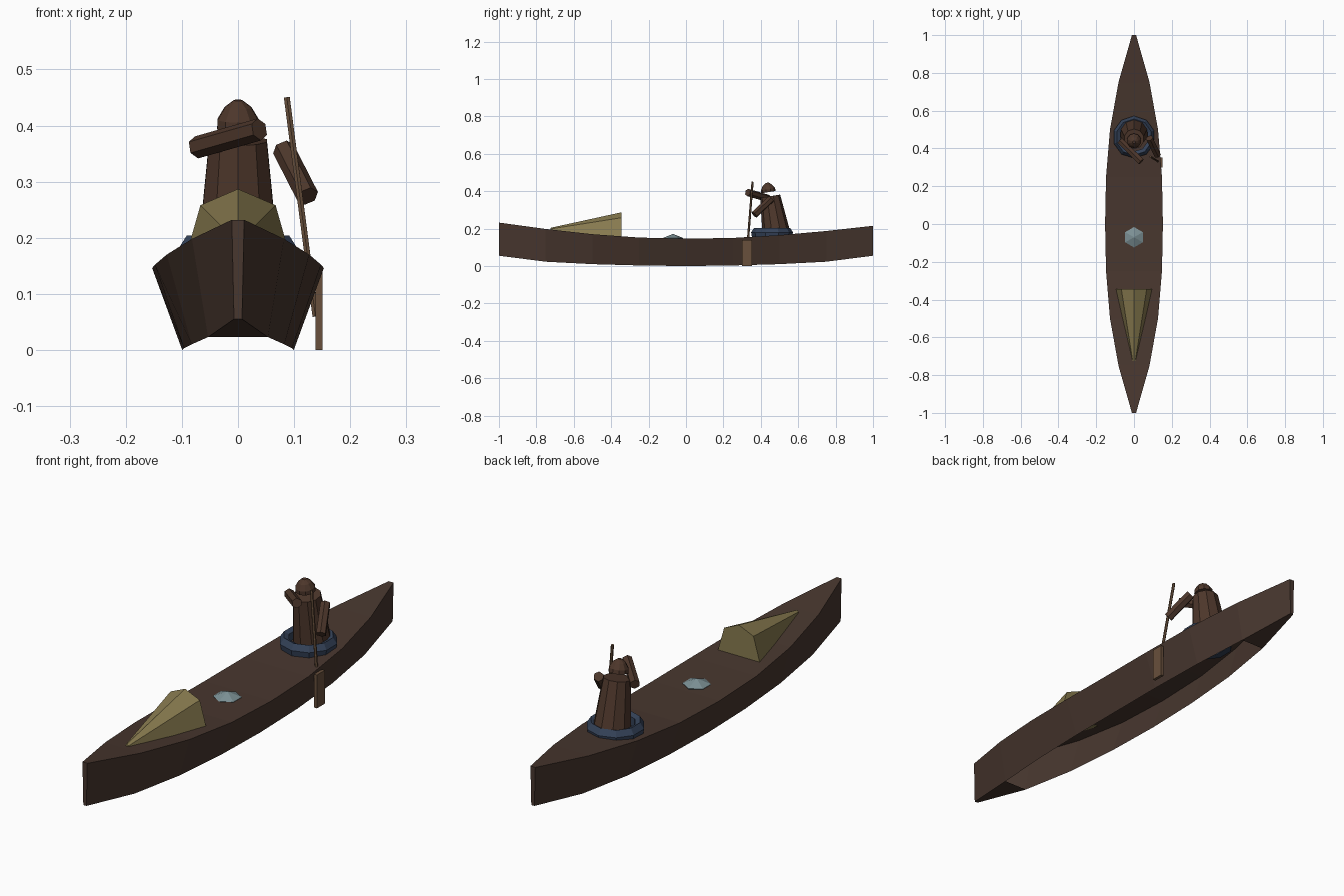
import bpy, bmesh
from math import sin, cos, tau
from mathutils import Vector

if "Cube" in bpy.data.objects:
    bpy.data.objects.remove(bpy.data.objects["Cube"])


def material(name, rgb):
    m = bpy.data.materials.new(name)
    m.diffuse_color = (*rgb, 1)
    m.use_nodes = True
    m.node_tree.nodes["Principled BSDF"].inputs["Base Color"].default_value = m.diffuse_color
    return m


DARK = material("dark_wood", (0.065, 0.038, 0.028))
BODY = material("brown", (0.075, 0.038, 0.024))
BLUE = material("blue", (0.035, 0.055, 0.10))
TAN = material("tan", (0.25, 0.20, 0.08))
GREY = material("pale_grey", (0.20, 0.28, 0.30))
WOOD = material("paddle_wood", (0.14, 0.08, 0.045))


def loft(name, rings, mat, caps=(True, True), loop=False, skip=lambda i, j: False):
    """Skin a series of equal-length closed rings with quads."""
    bm = bmesh.new()
    rows = [[bm.verts.new(p) for p in r] for r in rings]
    n = len(rows[0])
    for i in range(len(rows) if loop else len(rows) - 1):
        a, b = rows[i], rows[(i + 1) % len(rows)]
        for j in range(n):
            if not skip(i, j):
                k = (j + 1) % n
                bm.faces.new((a[j], a[k], b[k], b[j]))
    if not loop:
        if caps[0]:
            bm.faces.new(rows[0][::-1])
        if caps[1]:
            bm.faces.new(rows[-1])
    bmesh.ops.remove_doubles(bm, verts=bm.verts, dist=1e-5)
    bmesh.ops.recalc_face_normals(bm, faces=bm.faces)
    me = bpy.data.meshes.new(name)
    bm.to_mesh(me)
    bm.free()
    ob = bpy.data.objects.new(name, me)
    bpy.context.collection.objects.link(ob)
    me.materials.append(mat)
    return ob


def circle(c, axis, r, n, turn=0.0):
    q = Vector(axis).to_track_quat('Z', 'Y')
    return [Vector(c) + q @ Vector((r * cos(tau * (k + turn) / n), r * sin(tau * (k + turn) / n), 0))
            for k in range(n)]


def rod(name, a, b, r1, r2, n, mat, turn=0.5):
    axis = Vector(b) - Vector(a)
    return loft(name, [circle(a, axis, r1, n, turn), circle(b, axis, r2, n, turn)], mat)


# Hull: flared sections, bottom left open between the end segments
stations = [(-1, .011, .055, .232), (-.75, .082, .023, .198), (-.5, .127, .010, .170),
            (-.25, .148, .003, .152), (0, .153, 0, .146), (.25, .148, .003, .150),
            (.5, .127, .010, .165), (.75, .082, .023, .187), (1, .011, .055, .215)]
loft("hull", [[(-w, y, t), (w, y, t), (w * .65, y, b), (-w * .65, y, b)]
              for y, w, b, t in stations], DARK,
     skip=lambda i, j: j == 2 and 0 < i < 7)

# Cockpit rim
loft("cockpit_rim", [circle((0, .46, z), (0, 0, 1), r, 10, .5) for r, z in
                     [(.105, .14), (.112, .18), (.096, .204), (.076, .195), (.076, .14)]],
     BLUE, loop=True)

# Paddler: leaning torso, domed head, two arms
lean = Vector((0, -.16, 1))
rod("torso", (0, .487, .15), (0, .45, .373), .077, .054, 10, BODY)
loft("head", [circle(Vector((0, .441, .395)) + lean * h, lean, r, 10, .5)
              for h, r in [(0, .039), (.016, .038), (.037, .025), (.05, .008)]], BODY)
for name, a, b in [("left_arm", (-.074, .44, .361), (.038, .33, .393)),
                   ("right_arm", (.081, .455, .358), (.124, .365, .274))]:
    rod(name, a, b, .020, .020, 6, BODY)

# Paddle
rod("paddle_shaft", (.138, .325, .06), (.087, .356, .45), .006, .006, 6, WOOD)
loft("paddle_blade", [[(.138, .30, z), (.151, .30, z), (.151, .352, z), (.138, .352, z)]
                      for z in (0, .138)], WOOD)

# Tapered cargo wedge on the front deck
loft("cargo_wedge", [[(-a, y, z0), (-b, y, z1), (0, y, z2), (b, y, z1), (a, y, z0)]
                     for y, a, b, z0, z1, z2 in [(-.725, .010, .007, .185, .198, .204),
                                                 (-.345, .096, .067, .156, .258, .287)]], TAN)

# Faceted deck hatch
loft("deck_hatch", [circle((0, -.07, z), (0, 0, 1), r, 6, .5) for z, r in
                    [(.14, .050), (.150, .054), (.170, .004)]], GREY)
